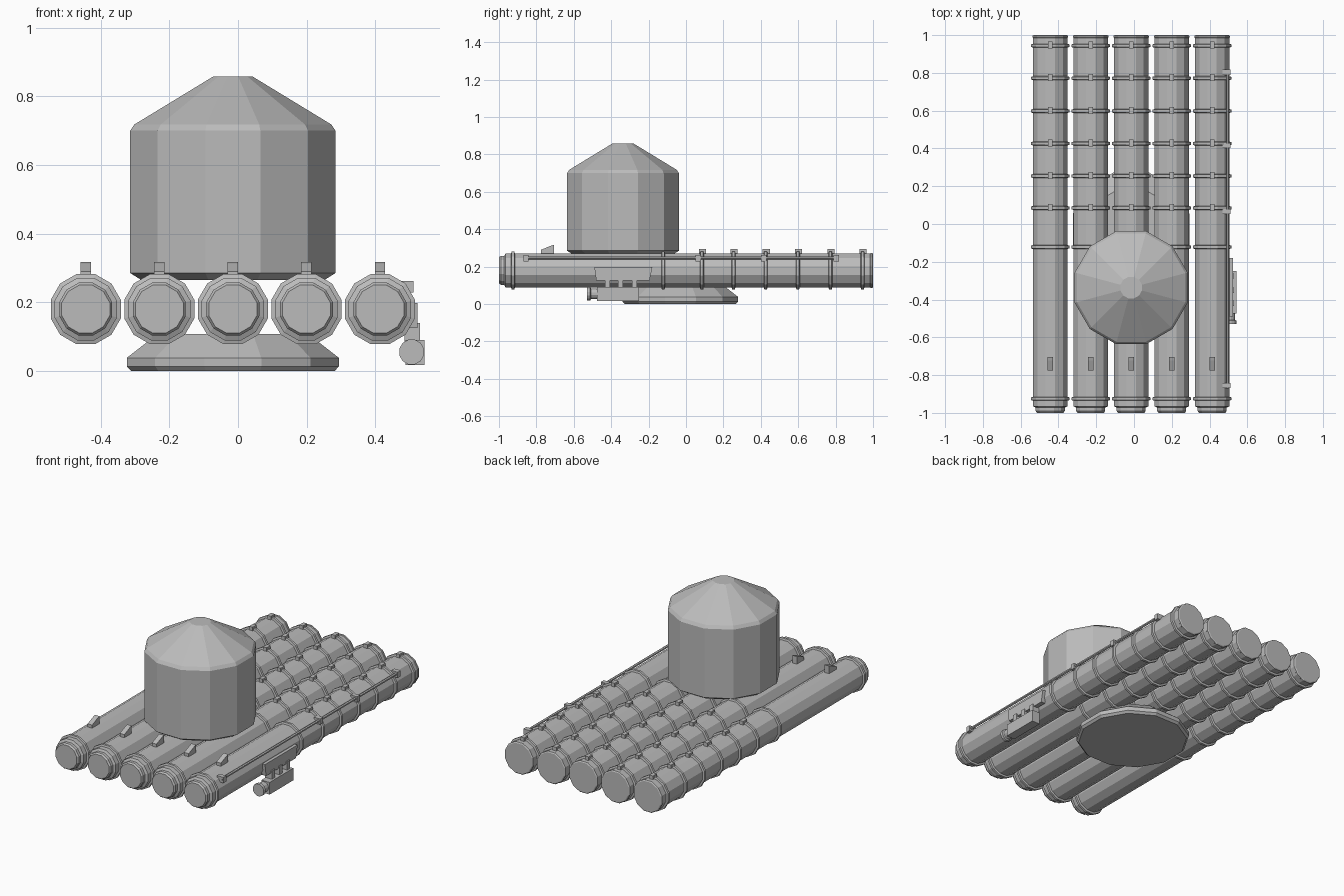
import bpy, math
from mathutils import Matrix, Vector

cube = bpy.data.objects.get("Cube")
if cube:
    bpy.data.objects.remove(cube, do_unlink=True)

grey = bpy.data.materials.new("plain_grey")
grey.use_nodes = True
COLOUR = (0.5, 0.5, 0.5, 1)
grey.diffuse_color = COLOUR
grey.node_tree.nodes["Principled BSDF"].inputs["Base Color"].default_value = COLOUR

ALONG_Y = Matrix.Rotation(-math.pi / 2, 4, 'X')   # local z becomes +y


def add_mesh(name, verts, faces):
    mesh = bpy.data.meshes.new(name)
    mesh.from_pydata(verts, [], faces)
    mesh.materials.append(grey)
    obj = bpy.data.objects.new(name, mesh)
    bpy.context.collection.objects.link(obj)
    return obj


def lathe(name, profile, centre, turn=Matrix(), sides=12):
    """Revolve (flat radius, height) pairs, flats facing the axes, ends capped."""
    verts, faces = [], []
    place = Matrix.Translation(centre) @ turn
    for r, h in profile:
        r /= math.cos(math.pi / sides)
        for i in range(sides):
            a = 2 * math.pi * (i + 0.5) / sides
            verts.append(place @ Vector((r * math.cos(a), r * math.sin(a), h)))
    for k in range(len(profile) - 1):
        for i in range(sides):
            j = (i + 1) % sides
            a, b = k * sides, (k + 1) * sides
            faces.append((a + i, a + j, b + j, b + i))
    faces.append(tuple(reversed(range(sides))))
    faces.append(tuple(range(len(verts) - sides, len(verts))))
    return add_mesh(name, verts, faces)


def extrude_x(name, outline, x0, x1):
    """Extrude a counter-clockwise (y, z) outline from x0 to x1."""
    n = len(outline)
    verts = [(x, y, z) for x in (x0, x1) for y, z in outline]
    faces = [(i, (i + 1) % n, n + (i + 1) % n, n + i) for i in range(n)]
    faces += [tuple(reversed(range(n))), tuple(range(n, 2 * n))]
    return add_mesh(name, verts, faces)


def box(name, x, y, z):
    return extrude_x(name, [(y[0], z[0]), (y[1], z[0]), (y[1], z[1]), (y[0], z[1])], *x)


MID_X, TUBE_Z = -0.015, 0.18

# Tower with conical roof, and the flared base plate
lathe("tower", [(0.267, 0.265), (0.299, 0.285), (0.299, 0.7), (0.287, 0.718), (0.057, 0.858)],
      (MID_X, -0.337, 0))
lathe("base", [(0.297, 0), (0.309, 0.013), (0.309, 0.038), (0.219, 0.108)], (MID_X, -0.03, 0))

# Five launch tubes with rings, clips and a front lug each
tube_profile = [(0.07, -1), (0.077, -0.99), (0.077, -0.972), (0.091, -0.965),
                (0.091, 0.985), (0.094, 0.988), (0.094, 0.996), (0.088, 1)]
ring_profile = [(0.085, -0.012), (0.102, -0.007), (0.102, 0.007), (0.085, 0.012)]
clip_rings = [0.944, 0.772, 0.598, 0.426, 0.254, 0.085]
for t in range(5):
    x = MID_X + (t - 2) * 0.2143
    lathe(f"tube_{t}", tube_profile, (x, 0, TUBE_Z), ALONG_Y)
    for k, y in enumerate(clip_rings + [-0.122, -0.925]):
        lathe(f"tube_{t}_ring_{k}", ring_profile, (x, y, TUBE_Z), ALONG_Y)
    for k, y in enumerate(clip_rings):
        box(f"tube_{t}_clip_{k}", (x - 0.012, x + 0.012), (y - 0.016, y + 0.022), (0.26, 0.293))
    extrude_x(f"tube_{t}_lug", [(-0.775, 0.265), (-0.705, 0.265), (-0.705, 0.317),
                                (-0.722, 0.312), (-0.775, 0.29)], x - 0.015, x + 0.015)

# Rail on the left side tube, with its brackets
lathe("side_rail", [(0.007, -0.87), (0.007, 0.81)], (0.497, 0, 0.247), ALONG_Y, 6)
for k, y in enumerate([-0.855, 0.066, 0.416, 0.803]):
    box(f"rail_bracket_{k}", (0.468, 0.511), (y - 0.014, y + 0.014), (0.228, 0.262))

# Sighting unit: curved hanger plate, struts, housing and eyepiece
extrude_x("sight_plate", [(-0.48, 0.125), (-0.195, 0.125), (-0.18, 0.198), (-0.49, 0.198)],
          0.495, 0.523)
for k, y in enumerate([-0.42, -0.35, -0.275]):
    box(f"sight_strut_{k}", (0.485, 0.53), (y - 0.014, y + 0.014), (0.085, 0.14))
box("sight_housing", (0.488, 0.543), (-0.475, -0.25), (0.017, 0.09))
lathe("sight_eyepiece", [(0.036, -0.53), (0.036, -0.512), (0.029, -0.508), (0.029, -0.46)],
      (0.506, 0, 0.055), ALONG_Y)
